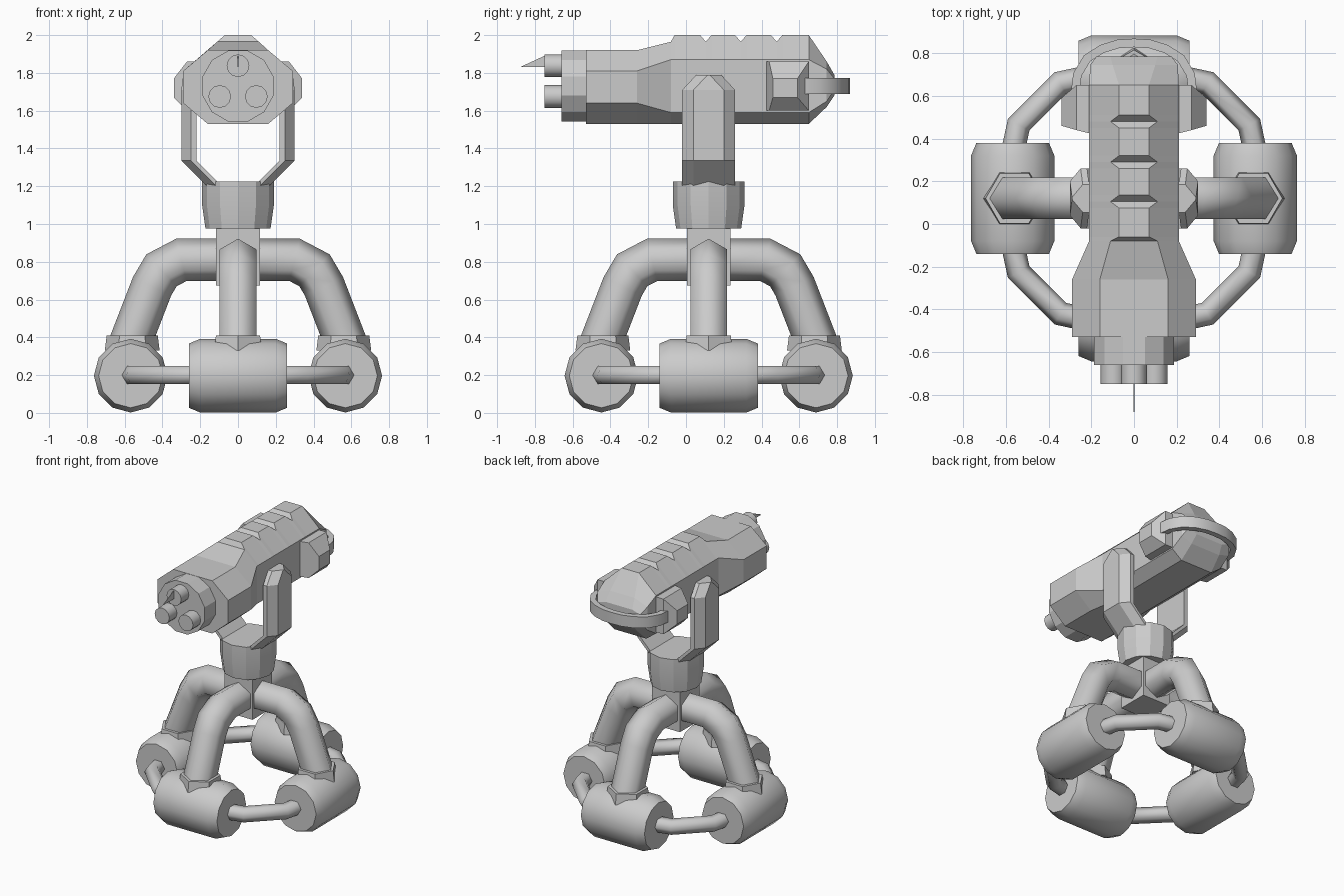
import bpy, bmesh
from math import pi, cos, sin, radians
from mathutils import Vector, Matrix

if "Cube" in bpy.data.objects:
    bpy.data.objects.remove(bpy.data.objects["Cube"])

CY = 0.12   # y of the turret's vertical axis


def loft(name, rings, mat=Matrix(), smooth=None):
    """Skin a list of equal-length point rings and cap both ends."""
    bm = bmesh.new()
    rows = [[bm.verts.new(mat @ Vector(p)) for p in r] for r in rings]
    n = len(rows[0])
    for a, b in zip(rows, rows[1:]):
        for i in range(n):
            j = (i + 1) % n
            bm.faces.new((a[i], a[j], b[j], b[i]))
    bm.faces.new(rows[0][::-1])
    bm.faces.new(rows[-1])
    bmesh.ops.recalc_face_normals(bm, faces=bm.faces)
    me = bpy.data.meshes.new(name)
    bm.to_mesh(me)
    bm.free()
    if smooth:
        me.polygons.foreach_set("use_smooth", [True] * len(me.polygons))
        me.set_sharp_from_angle(angle=radians(smooth))
    ob = bpy.data.objects.new(name, me)
    bpy.context.collection.objects.link(ob)
    return ob


def lathe(name, profile, n, mat, phase=0.0, smooth=None):
    """Turn (radius, height) pairs around local z."""
    rings = [[(r * cos(2 * pi * i / n + phase), r * sin(2 * pi * i / n + phase), h)
              for i in range(n)] for r, h in profile]
    return loft(name, rings, mat, smooth)


def sweep(name, path, normal, section, mat=Matrix(), smooth=None):
    """Sweep a (side, normal) section along a planar path with mitred bends."""
    pts = [Vector(p) for p in path]
    nrm = Vector(normal)
    rings = []
    for i, p in enumerate(pts):
        d0 = (p - pts[max(i - 1, 0)]).normalized() if i else (pts[1] - p).normalized()
        d1 = (pts[i + 1] - p).normalized() if i < len(pts) - 1 else d0
        t = (d0 + d1).normalized()
        side = t.cross(nrm) / t.dot(d1)
        rings.append([p + side * u + nrm * v for u, v in section])
    return loft(name, rings, mat, smooth)


def hexagon(r):
    return [(r * cos(i * pi / 3), r * sin(i * pi / 3)) for i in range(6)]


# Base: four drums, legs, collars and linking rods around the axis
for k in range(4):
    M = Matrix.Translation((0, CY, 0)) @ Matrix.Rotation(k * pi / 2, 4, 'Z')
    lathe(f"foot_drum_{k}", [(.17, -.26), (.195, -.2), (.195, .2), (.17, .26)], 12,
          M @ Matrix.Translation((.568, 0, .197)) @ Matrix.Rotation(pi / 2, 4, 'X'),
          smooth=40)
    sweep(f"leg_{k}", [(.03, 0, .81), (.3, 0, .81), (.405, 0, .755), (.455, 0, .67),
                       (.575, 0, .36)], (0, 1, 0), hexagon(.112), M, 65)
    lathe(f"leg_collar_{k}", [(.145, .33), (.135, .41)], 6,
          M @ Matrix.Translation((.56, 0, 0)))
    sweep(f"link_rod_{k}", [(.565, .23, .2), (.54, .345, .2), (.345, .54, .2),
                            (.23, .565, .2)], (0, 0, 1), hexagon(.055), M, 65)

# Hub post and swivel collar
AXIS = Matrix.Translation((0, CY, 0))
lathe("hub_post", [(.163, .675), (.163, 1.0)], 4, AXIS, pi / 4)
lathe("swivel_collar", [(.172, .975), (.19, 1.1), (.19, 1.225)], 12, AXIS, smooth=25)


# Yoke arms
def arm_ring(xo, z, h):
    half = [(xo, h - .06), (xo - .05, h), (xo - .08, h)]
    return [(x, CY + y, z) for x, y in half] + [(x, CY - y, z) for x, y in half[::-1]]


# Side boxes, with chamfered outer faces
def box_ring(x, y0, y1, z0, z1):
    return [(x, y0, z0), (x, y1, z0), (x, y1, z1), (x, y0, z1)]


for label, s in (("right", 1), ("left", -1)):
    S = Matrix.Diagonal((s, 1, 1, 1))
    loft(f"{label}_yoke_arm", [arm_ring(.165, 1.2, .14), arm_ring(.3, 1.335, .14),
                               arm_ring(.3, 1.71, .14), arm_ring(.29, 1.79, .065)], S)
    loft(f"{label}_side_box", [box_ring(.15, .41, .65, 1.6, 1.86),
                               box_ring(.27, .44, .65, 1.6, 1.86),
                               box_ring(.34, .46, .59, 1.67, 1.77)], S)


# Gun body: octagonal sections along y, with three grooves in the top ridge
def body_ring(y, tw, tz, sw, s1, s0, bw, bz):
    half = [(tw, tz), (sw, s1), (sw, s0), (bw, bz)]
    return [(x, y, z) for x, z in half] + [(-x, y, z) for x, z in half[::-1]]


def ridge(y, low=False):
    return body_ring(y, .11 if low else .07, 1.965 if low else 2.0,
                     .21, 1.87, 1.59, .13, 1.53)


rings = [body_ring(-.53, .16, 1.92, .29, 1.81, 1.64, .16, 1.53),
         body_ring(-.26, .16, 1.92, .29, 1.81, 1.64, .16, 1.53),
         ridge(-.08, True), ridge(-.06)]
for y in (.105, .29, .48):
    rings += [ridge(y - .03), ridge(y, True), ridge(y + .03)]
rings += [ridge(.65),
          body_ring(.745, .1, 1.86, .205, 1.82, 1.65, .12, 1.62),
          body_ring(.785, .11, 1.79, .175, 1.77, 1.71, .11, 1.68)]
loft("gun_body", rings)

# Muzzle housing and three barrels, axis along y
FWD = Matrix.Rotation(pi / 2, 4, 'X')
lathe("muzzle_housing", [(.195, .5), (.195, .66)], 12,
      Matrix.Translation((0, 0, 1.73)) @ FWD, pi / 12, 25)
for i, (x, z) in enumerate([(0, 1.838), (.097, 1.675), (-.097, 1.675)]):
    lathe(f"barrel_{i}", [(.06, .64), (.06, .75)], 12,
          Matrix.Translation((x, 0, z)) @ FWD, smooth=40)

# Thin sight blade on the upper barrel
loft("sight_blade", [[(x, -.75, 1.89), (x, -.75, 1.83), (x, -.88, 1.83)]
                     for x in (-.002, .002)])

# Rear handle band
right = [(.275, .62), (.265, .7), (.22, .775), (.15, .82), (.075, .843)]
path = [(x, y, 1.73) for x, y in right] + [(0, .848, 1.73)] \
    + [(-x, y, 1.73) for x, y in right[::-1]]
sweep("rear_handle", path, (0, 0, 1),
      [(-.02, -.042), (.02, -.042), (.02, .042), (-.02, .042)], smooth=40)
